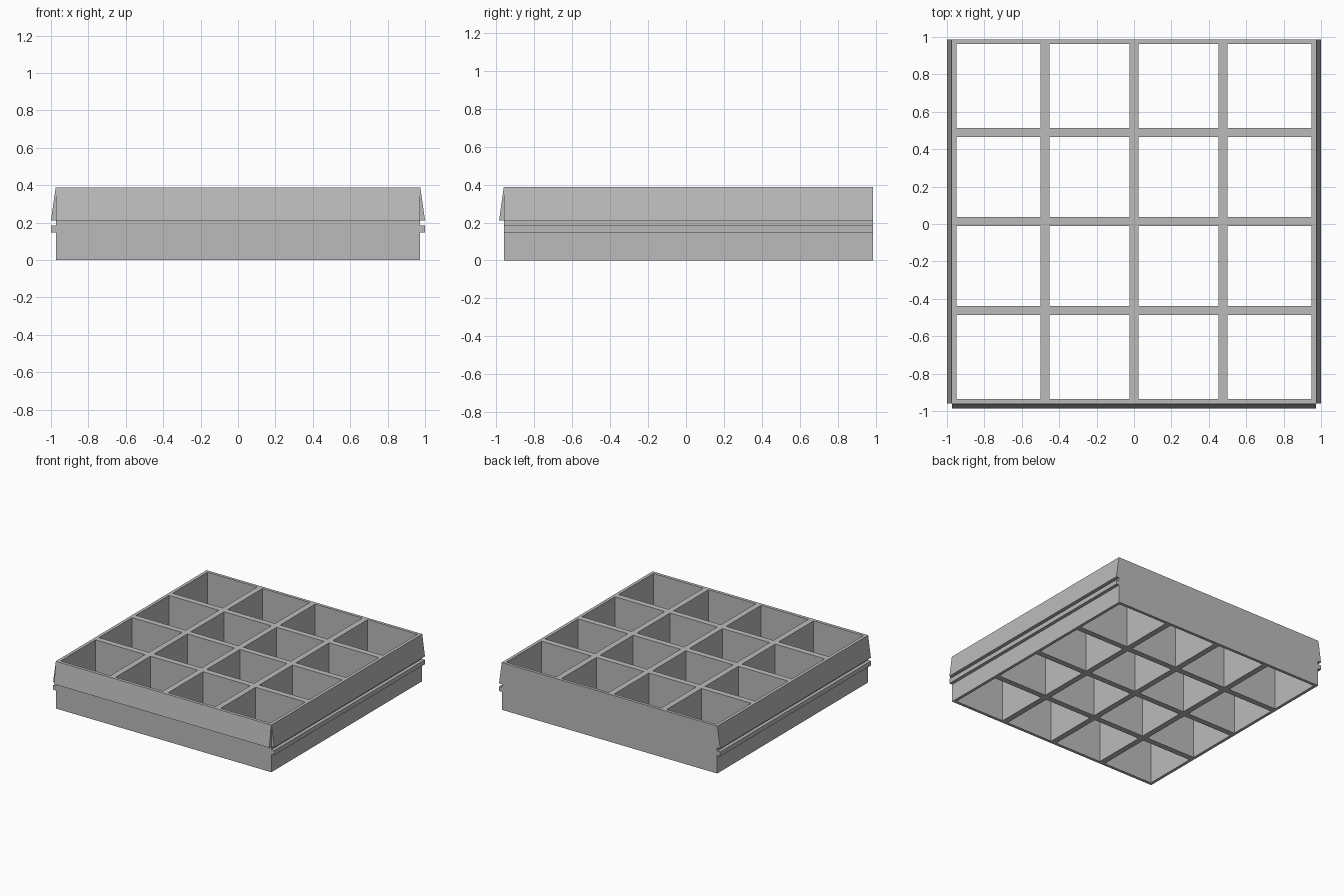
import bpy, bmesh
from mathutils import Matrix, Vector
from math import radians

cube = bpy.data.objects.get("Cube")
if cube:
    bpy.data.objects.remove(cube, do_unlink=True)

HALF = 0.973      # half width of the square body
RIM = 0.024       # outer wall thickness
BAR = 0.024       # half thickness of the dividers
PITCH = 0.475     # divider spacing
HEIGHT = 0.387
SHIFT = 0.0135    # body sits slightly back of centre

grey = bpy.data.materials.new("light grey")
grey.use_nodes = True
COLOUR = (0.5, 0.5, 0.5, 1)
grey.diffuse_color = COLOUR
grey.node_tree.nodes["Principled BSDF"].inputs["Base Color"].default_value = COLOUR


def finish(name, bm):
    bmesh.ops.recalc_face_normals(bm, faces=bm.faces)
    mesh = bpy.data.meshes.new(name)
    bm.to_mesh(mesh)
    bm.free()
    mesh.materials.append(grey)
    obj = bpy.data.objects.new(name, mesh)
    bpy.context.collection.objects.link(obj)
    return obj


def extrude(bm, faces, offset):
    result = bmesh.ops.extrude_face_region(bm, geom=faces, use_keep_orig=True)
    moved = [v for v in result["geom"] if isinstance(v, bmesh.types.BMVert)]
    bmesh.ops.translate(bm, verts=moved, vec=offset)


# Open grid body: four by four through cells
lines = [-HALF, -HALF + RIM]
for i in (-1, 0, 1):
    lines += [i * PITCH - BAR, i * PITCH + BAR]
lines += [HALF - RIM, HALF]
bm = bmesh.new()
verts = [[bm.verts.new((x, y + SHIFT, 0)) for y in lines] for x in lines]
floor = []
for i in range(len(lines) - 1):
    for j in range(len(lines) - 1):
        if i % 2 and j % 2:
            continue
        floor.append(bm.faces.new((verts[i][j], verts[i + 1][j],
                                   verts[i + 1][j + 1], verts[i][j + 1])))
extrude(bm, floor, Vector((0, 0, HEIGHT)))
finish("grid_body", bm)


# Rails: a profile of (outward, height) swept along one side of the body
def rail(name, profile, angle):
    bm = bmesh.new()
    face = bm.faces.new([bm.verts.new((HALF + out, -HALF, z)) for out, z in profile])
    extrude(bm, [face], Vector((0, 2 * HALF, 0)))
    turn = Matrix.Translation((0, SHIFT, 0)) @ Matrix.Rotation(radians(angle), 4, "Z")
    bmesh.ops.transform(bm, matrix=turn, verts=bm.verts)
    finish(name, bm)


LIP = [(0, 0.21), (0.027, 0.21), (0.002, HEIGHT), (0, HEIGHT)]
RIDGE = [(0, 0.147), (0.027, 0.147), (0.027, 0.184), (0, 0.184)]

for side, angle in (("left", 0), ("right", 180), ("front", -90)):
    rail(side + "_sloped_lip", LIP, angle)
    if side != "front":
        rail(side + "_ridge", RIDGE, angle)
